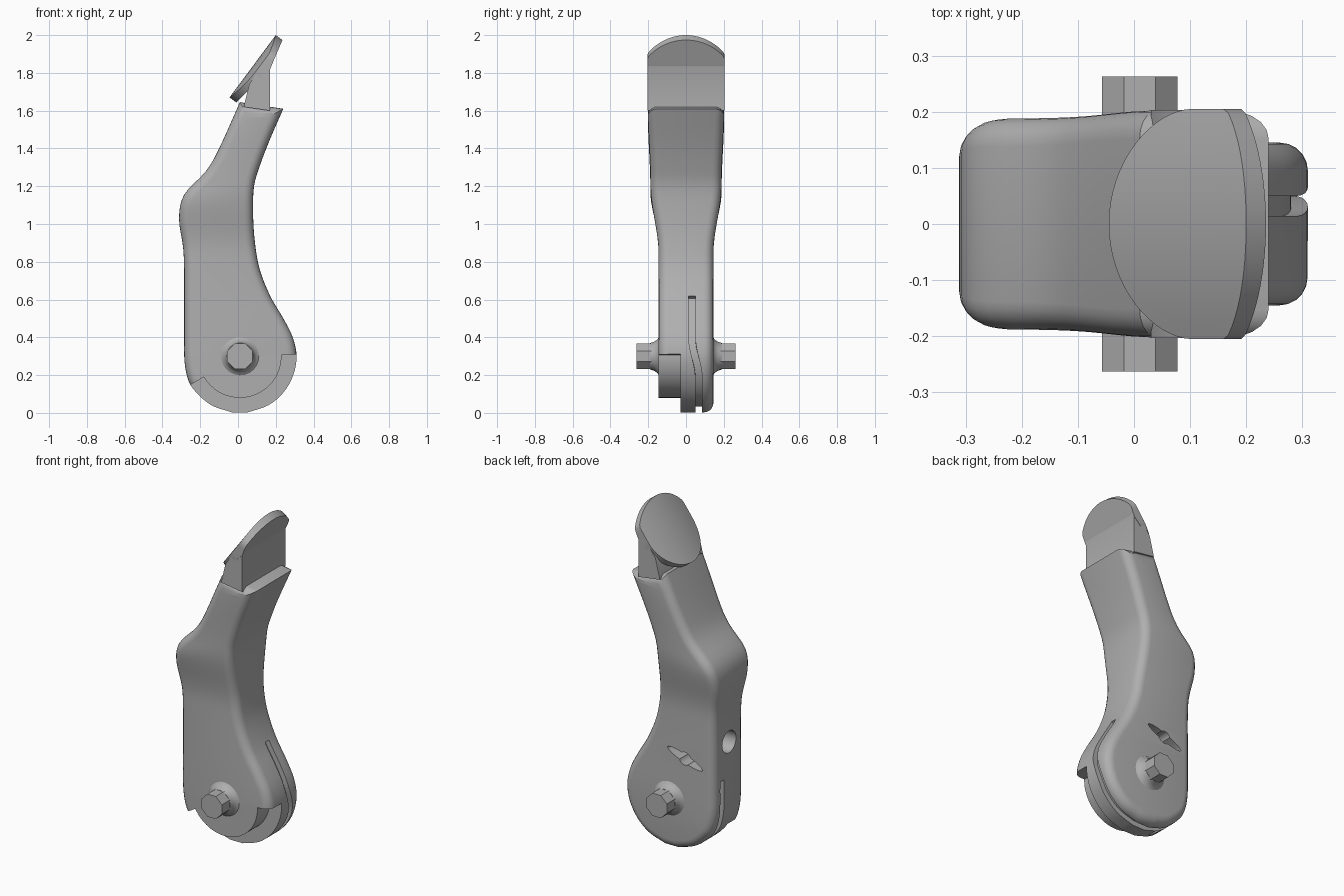
import bpy, bmesh, math
from mathutils import Vector

cube = bpy.data.objects.get("Cube")
if cube:
    bpy.data.objects.remove(cube)

grey = bpy.data.materials.new("satin_grey")
grey.use_nodes = True
grey.diffuse_color = (0.43, 0.43, 0.43, 1)
grey.node_tree.nodes["Principled BSDF"].inputs["Base Color"].default_value = (0.43, 0.43, 0.43, 1)

PIVOT = Vector((0.01, 0.30))


def loft(name, rings, ladder=False):
    """Skin closed rings of equal length; ladder caps pair opposite rim points."""
    bm = bmesh.new()
    rows = [[bm.verts.new(p) for p in ring] for ring in rings]
    n = len(rows[0])
    for a, b in zip(rows, rows[1:]):
        for i in range(n):
            j = (i + 1) % n
            bm.faces.new((a[i], a[j], b[j], b[i]))
    for row in (rows[0], rows[-1]):
        if ladder:
            for i in range(n // 2 - 1):
                bm.faces.new((row[i], row[i + 1], row[n - 2 - i], row[n - 1 - i]))
        else:
            bm.faces.new(row)
    bmesh.ops.recalc_face_normals(bm, faces=bm.faces)
    mesh = bpy.data.meshes.new(name)
    bm.to_mesh(mesh)
    bm.free()
    obj = bpy.data.objects.new(name, mesh)
    bpy.context.collection.objects.link(obj)
    mesh.materials.append(grey)
    return obj


def prism(name, outline, y0, y1):
    return loft(name, [[(x, y, z) for x, z in outline] for y in (y0, y1)])


def activate(obj):
    bpy.ops.object.select_all(action="DESELECT")
    obj.select_set(True)
    bpy.context.view_layer.objects.active = obj


def cut(obj, cutter):
    cutter.hide_render = True
    mod = obj.modifiers.new("cut", "BOOLEAN")
    mod.operation, mod.solver, mod.object = "DIFFERENCE", "EXACT", cutter
    activate(obj)
    bpy.ops.object.modifier_apply(modifier=mod.name)
    bpy.data.objects.remove(cutter)


def smooth(obj):
    activate(obj)
    bpy.ops.object.shade_smooth_by_angle(angle=math.radians(32))


def polar(radius, degrees):
    a = math.radians(degrees)
    return PIVOT + radius * Vector((math.cos(a), math.sin(a)))


def spline(points, steps=4):
    """Catmull-Rom curve through the points."""
    p = [Vector(q) for q in points]
    p = [p[0] * 2 - p[1]] + p + [p[-1] * 2 - p[-2]]
    out = []
    for a, b, c, d in zip(p, p[1:], p[2:], p[3:]):
        for k in range(steps):
            t = k / steps
            out.append(0.5 * (2 * b + (c - a) * t + (2 * a - 5 * b + 4 * c - d) * t ** 2
                              + (3 * b - a - 3 * c + d) * t ** 3))
    return out + [p[-2]]


def ease(lo, hi, v):
    t = min(1, max(0, (v - lo) / (hi - lo)))
    return t * t * (3 - 2 * t)


def half_width(z):
    return 0.145 + 0.043 * ease(0.85, 1.2, z) + 0.014 * ease(1.2, 1.6, z)


# Side outline of the lever: inner edge and outer edge, both from the bottom up
right = spline([polar(0.3, a) for a in (-82, -60, -40, -20, 0)] + [
    (.29, .4), (.24, .5), (.17, .62), (.115, .76), (.09, .9),
    (.08, 1.05), (.085, 1.2), (.12, 1.32), (.17, 1.45), (.24, 1.61)])
left = spline([polar(0.3, a) for a in (-98, -120, -140)] + [
    (-.262, .17), (-.283, .27), (-.285, .4), (-.285, .5), (-.285, .62),
    (-.285, .76), (-.291, .88), (-.312, 1.03), (-.285, 1.155),
    (-.17, 1.28), (-.1, 1.4), (.01, 1.645)])
outline = right + left[::-1]


def inset(i, d):
    a, b, c = outline[i - 1], outline[i], outline[(i + 1) % len(outline)]
    e, f = (b - a).normalized(), (c - b).normalized()
    n1, n2 = Vector((e.y, -e.x)), Vector((f.y, -f.x))
    return b - d * (n1 + n2) / (1 + n1.dot(n2))


# Lever body with rounded rims
RIM, STEPS = 0.05, 5
rings = []
for k in range(STEPS + 1):
    t = math.pi / 2 * k / STEPS
    ring = []
    for i, p in enumerate(outline):
        q = inset(i, RIM * (1 - math.sin(t)))
        ring.append(Vector((q.x, -half_width(p.y) + RIM * (1 - math.cos(t)), q.y)))
    rings.append(ring)
rings += [[Vector((p.x, -p.y, p.z)) for p in ring] for ring in rings[::-1]]
body = loft("lever_body", rings, ladder=True)

# Stepped recess round the front of the pivot end
ring_cut = []
for k in range(39):
    a = 2 - 152 * k / 38
    p, q = polar(0.22, a), polar(0.45, a)
    ring_cut.append([(p.x, -.3, p.y), (q.x, -.3, q.y), (q.x, -.03, q.y), (p.x, -.03, p.y)])
cut(body, loft("recess_cutter", ring_cut))

# Groove running round the pivot rim
n, half = len(outline), len(right)
path = [i for i in range(half, n) if outline[i].y < 0.47]
path += [i for i in range(half) if outline[i].y < 0.65]
groove = []
for i in path:
    p, q = inset(i, 0.03), inset(i, -0.05)
    y = 0.068 - 0.036 * ease(0.18, 0.4, outline[i].y) if i < half else 0.066
    groove.append([(p.x, y - .018, p.y), (q.x, y - .018, q.y),
                   (q.x, y + .018, q.y), (p.x, y + .018, p.y)])
cut(body, loft("groove_cutter", groove))

# Round hole in the outer edge
circle = [(math.cos(math.tau * k / 32), math.sin(math.tau * k / 32)) for k in range(32)]
cut(body, loft("hole_cutter", [[(x, .065 * c, .66 + .065 * s) for c, s in circle]
                               for x in (-.4, -.12)]))

# Angled slot with a wider middle in the back face
along = Vector((.94, .34))
across = Vector((-.34, .94))
slot = []
for c, s in circle:
    p = Vector((-.095, .563)) + along * (.1 * c + .022 * c) + across * (.024 * s)
    slot.append((p.x, p.y))
cut(body, prism("slot_cutter", slot, .06, .3))
cut(body, prism("slot_centre_cutter", [(-.095 + .038 * c, .563 + .038 * s) for c, s in circle],
                .04, .3))
smooth(body)

# Neck joining the body to the thumb pad
neck = prism("neck", [(.03, 1.62), (.17, 1.6), (.17, 1.82), (.19, 1.87), (.15, 1.87), (.06, 1.74)],
             -.203, .203)
smooth(neck)

# Domed thumb pad, built in stations along its slope
LENGTH, PAD = 0.411, 0.205
base = Vector((-.045, 0, 1.67))
slope, normal = Vector((.596, 0, .803)), Vector((-.803, 0, .596))
stations = []
for k in range(33):
    u = LENGTH * (1 - math.cos(math.pi * k / 32)) / 2
    w = PAD
    if u < 0.21:
        w = PAD * math.sqrt(max(0, 1 - (1 - u / 0.21) ** 2))
    top = LENGTH - u
    if top < 0.12:
        w = min(w, math.sqrt(max(0, 0.26 ** 2 - (0.26 - top) ** 2)))
    w = max(w, 0.008)
    thick = 0.045 + 0.038 * u / 0.248 if u < 0.248 else 0.083 - 0.039 * (u - 0.248) / 0.163
    ring = []
    for j in range(13):
        y = w * (j / 6 - 1)
        ring.append(base + slope * u - normal * (0.03 * (y / PAD) ** 2) + Vector((0, y, 0)))
    for y in (w, -w):
        ring.append(base + slope * u - normal * thick + Vector((0, y, 0)))
    stations.append(ring)
smooth(loft("thumb_pad", stations))

# Pivot pin with a flared collar on each side
octagon = [tuple(polar(0.073, 22.5 + 45 * k)) for k in range(8)]
prism("pivot_pin", octagon, -.263, .263)
for side, label in ((-1, "front"), (1, "back")):
    flare = [(.11, .12), (.105, .142), (.088, .152), (.077, .168), (.07, .19)]
    smooth(loft(label + "_collar", [[(PIVOT.x + r * c, side * y, PIVOT.y + r * s)
                                     for c, s in circle] for r, y in flare]))
